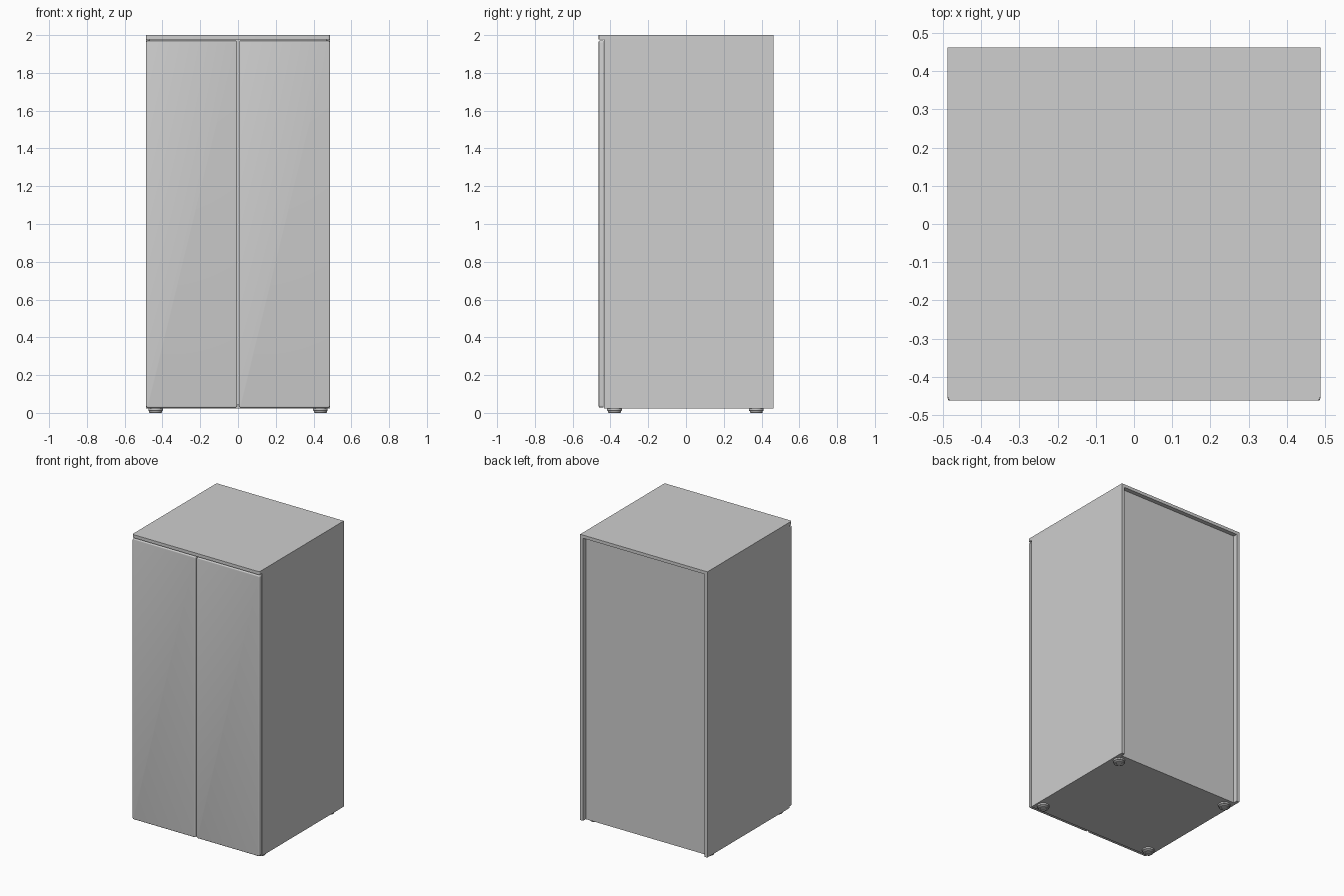
import bpy, bmesh, math

if "Cube" in bpy.data.objects:
    bpy.data.objects.remove(bpy.data.objects["Cube"])

grey = bpy.data.materials.new("light_grey")
grey.diffuse_color = (0.62, 0.62, 0.62, 1)
grey.use_nodes = True
grey.node_tree.nodes["Principled BSDF"].inputs["Base Color"].default_value = grey.diffuse_color


def finish(name, bm):
    bmesh.ops.recalc_face_normals(bm, faces=bm.faces)
    me = bpy.data.meshes.new(name)
    bm.to_mesh(me)
    bm.free()
    ob = bpy.data.objects.new(name, me)
    bpy.context.collection.objects.link(ob)
    me.materials.append(grey)
    bpy.ops.object.select_all(action='DESELECT')
    ob.select_set(True)
    bpy.context.view_layer.objects.active = ob
    bpy.ops.object.shade_smooth_by_angle(angle=math.radians(35))
    return ob


def box(name, lo, hi, radius=0, pick=None, soft=0):
    """Box between two corners; rounds the picked edges, then softens the front rim."""
    bm = bmesh.new()
    bmesh.ops.create_cube(bm, size=1)
    for v in bm.verts:
        v.co = [(a + b) / 2 + c * (b - a) for a, b, c in zip(lo, hi, v.co)]
    if radius:
        edges = [e for e in bm.edges if pick(e)]
        bmesh.ops.bevel(bm, geom=edges, offset=radius, segments=6, profile=0.5, affect='EDGES')
    if soft:
        rim = [e for e in bm.edges if all(abs(v.co.y - lo[1]) < 1e-5 for v in e.verts)]
        bmesh.ops.bevel(bm, geom=rim, offset=soft, segments=4, profile=0.5, affect='EDGES')
    return finish(name, bm)


def along_y(e):
    return abs(e.verts[0].co.y - e.verts[1].co.y) > 1e-4


def front_upright(e):
    return abs(e.verts[0].co.z - e.verts[1].co.z) > 1e-4 and e.verts[0].co.y < 0


W, D, T = 0.487, 0.462, 0.022   # half width, half depth, board thickness
BASE, TOP = 0.022, 1.978

# Top board with rounded front corners
box("top_board", (-W, -D, TOP), (W, D, 2.0), 0.010, front_upright)

# Carcass: bottom, recessed back, inner shelf
box("bottom_board", (-W + T, -0.434, BASE), (W - T, 0.432, BASE + T))
box("back_panel", (-W + T, 0.418, BASE), (W - T, 0.432, TOP))


def foot(name, x, y):
    # Turned foot: wide flange on a narrower pad with a recessed ring beneath
    profile = [(0, 0.004), (0.018, 0.004), (0.020, 0), (0.031, 0), (0.034, 0.003),
               (0.034, 0.010), (0.039, 0.012), (0.039, BASE), (0, BASE)]
    bm = bmesh.new()
    vs = [bm.verts.new((x + r, y, z)) for r, z in profile]
    es = [bm.edges.new(p) for p in zip(vs, vs[1:])]
    bmesh.ops.spin(bm, geom=vs + es, cent=(x, y, 0), axis=(0, 0, 1),
                   angle=math.tau, steps=32, use_merge=True)
    bmesh.ops.remove_doubles(bm, verts=bm.verts, dist=1e-5)
    finish(name, bm)


# Mirrored sides, doors and feet
for s, side in ((-1, "left"), (1, "right")):
    xs = sorted((s * W, s * (W - T)))
    box(side + "_side", (xs[0], -0.434, BASE), (xs[1], D, TOP))
    xs = sorted((s * W, s * 0.004))
    box(side + "_door", (xs[0], -D, 0.028), (xs[1], -0.438, 1.971), 0.012, along_y, 0.006)
    foot(side + "_front_foot", s * 0.436, -0.378)
    foot(side + "_back_foot", s * 0.436, 0.372)
